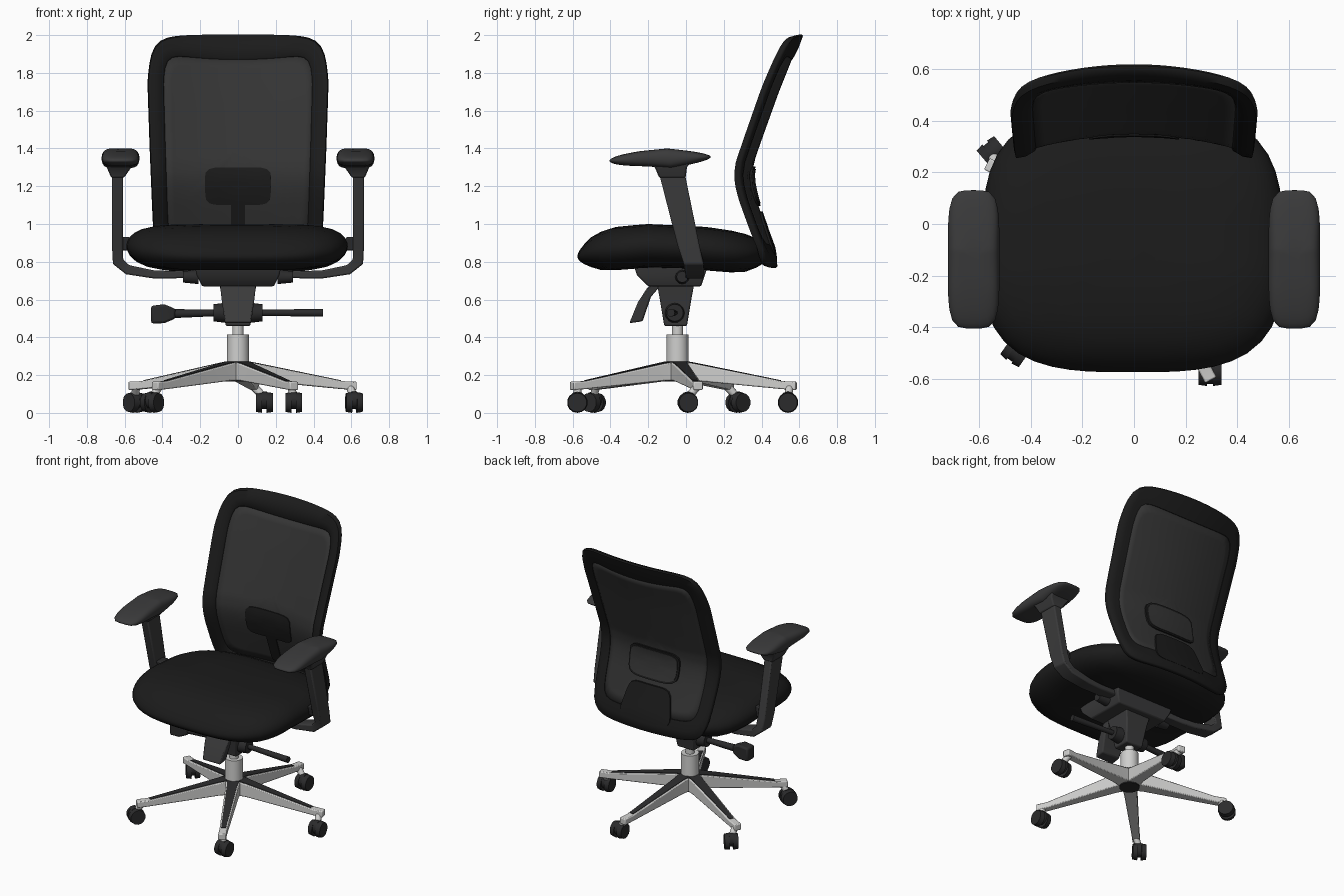
import bpy, bmesh, math
from mathutils import Vector, Matrix

if "Cube" in bpy.data.objects:
    bpy.data.objects.remove(bpy.data.objects["Cube"])


def material(name, r, g, b):
    m = bpy.data.materials.new(name)
    m.diffuse_color = (r, g, b, 1)
    m.use_nodes = True
    m.node_tree.nodes["Principled BSDF"].inputs["Base Color"].default_value = m.diffuse_color
    return m


BLACK = material("black fabric", 0.011, 0.011, 0.011)
MESH = material("grey mesh", 0.034, 0.034, 0.034)
GREY = material("charcoal plastic", 0.042, 0.042, 0.043)
DARK = material("dark plastic", 0.024, 0.024, 0.025)
SILVER = material("polished metal", 0.62, 0.62, 0.61)


def finish(name, bm, mats, bevel=0, angle=40):
    bmesh.ops.recalc_face_normals(bm, faces=bm.faces)
    me = bpy.data.meshes.new(name)
    bm.to_mesh(me)
    bm.free()
    for m in mats:
        me.materials.append(m)
    ob = bpy.data.objects.new(name, me)
    bpy.context.collection.objects.link(ob)
    if bevel:
        mod = ob.modifiers.new("bevel", 'BEVEL')
        mod.width, mod.segments = bevel, 2
    bpy.ops.object.select_all(action='DESELECT')
    ob.select_set(True)
    bpy.context.view_layer.objects.active = ob
    bpy.ops.object.shade_smooth_by_angle(angle=math.radians(angle))
    return ob


def bridge(bm, a, b):
    n = len(a)
    return [bm.faces.new((a[i], a[(i + 1) % n], b[(i + 1) % n], b[i])) for i in range(n)]


def loft(name, sections, mat, bevel=0.008, xf=None, top=None):
    """Rectangular sections (centre, half axis u, half axis v) joined in order."""
    bm = bmesh.new()
    rings = []
    for c, u, v in sections:
        c, u, v = Vector(c), Vector(u), Vector(v)
        rings.append([bm.verts.new(p) for p in (c - u - v, c + u - v, c + u + v, c - u + v)])
    for a, b in zip(rings, rings[1:]):
        bridge(bm, a, b)
    bm.faces.new(rings[0])
    bm.faces.new(rings[-1])
    if xf:
        bm.transform(xf)
    return finish(name, bm, [mat], bevel)


def tower(name, levels, mat, bevel=0.008):
    """Horizontal rectangles: (x, y, z, half x, half y)."""
    return loft(name, [((x, y, z), (hx, 0, 0), (0, hy, 0)) for x, y, z, hx, hy in levels], mat, bevel)


def rod(name, p, q, r1, r2, mat, sides=20):
    p, q = Vector(p), Vector(q)
    bm = bmesh.new()
    bmesh.ops.create_cone(bm, cap_ends=True, segments=sides, radius1=r1, radius2=r2, depth=(q - p).length)
    bm.transform(Matrix.Translation((p + q) / 2) @ (q - p).to_track_quat('Z', 'Y').to_matrix().to_4x4())
    return finish(name, bm, [mat])


def interp(table, t):
    if t <= table[0][0]:
        return table[0][1]
    for (a, va), (b, vb) in zip(table, table[1:]):
        if t <= b:
            return va + (vb - va) * (t - a) / (b - a)
    return table[-1][1]


def ray(theta, a, b, n):
    c, s = math.cos(theta), math.sin(theta)
    r = (abs(c / a) ** n + abs(s / b) ** n) ** (-1 / n)
    return r * c, r * s


def cushion(name, cx, cy, a, b, n, top, bottom, mat, taper=0.0):
    """Rounded pad: superellipse plan with upper and lower height profiles along y."""
    bm = bmesh.new()
    scales = [0.2, 0.4, 0.6, 0.75, 0.86, 0.93, 0.975, 0.995]
    path = [(s, 1) for s in scales] + [(1, 0)] + [(s, -1) for s in reversed(scales)]
    rings = []
    for s, side in path:
        ring = []
        for i in range(56):
            x, y = ray(2 * math.pi * i / 56, a, b, n)
            x, y = x * s * (1 - taper * y / b), y * s + cy
            hi, lo = interp(top, y), interp(bottom, y)
            w = side * math.sqrt(1 - s ** 6)
            ring.append(bm.verts.new((cx + x, y, (hi + lo) / 2 + w * (hi - lo) / 2)))
        rings.append(ring)
    for r, q in zip(rings, rings[1:]):
        bridge(bm, r, q)
    bm.faces.new(rings[0])
    bm.faces.new(rings[-1])
    return finish(name, bm, [mat], angle=60)


# Seat cushion
cushion("seat", -0.005, -0.065, 0.585, 0.51, 3.2,
        [(-0.58, 0.9), (-0.5, 0.955), (-0.4, 0.985), (-0.2, 1.0), (0.1, 0.985), (0.3, 0.96), (0.45, 0.93)],
        [(-0.58, 0.755), (-0.45, 0.745), (-0.2, 0.77), (0.0, 0.765), (0.3, 0.735), (0.45, 0.76)], BLACK, 0.02)

# Backrest surface
SPINE = [(0.77, 0.46), (0.86, 0.455), (1.0, 0.405), (1.13, 0.36), (1.2, 0.343), (1.26, 0.337),
         (1.33, 0.348), (1.45, 0.39), (1.7, 0.48), (1.9, 0.56), (2.0, 0.597)]
TAPER = [(0.77, 0.93), (1.0, 0.95), (1.4, 0.985), (1.75, 1.01), (2.0, 0.98)]


def back_point(x, z, off):
    x *= interp(TAPER, z)
    return Vector((x, interp(SPINE, z) - 0.075 * (x / 0.47) ** 2 + off, z))


N = 112
outer, inner = [], []
for i in range(N):
    t = 2 * math.pi * i / N
    x, z = ray(t, 0.475, 0.612, 9)
    crown = 0.012 * (1 - (x / 0.475) ** 2)
    outer.append((x, 1.38 + z + (crown if z > 0.5 else 0) - (0 if z > 0.5 else 0.0)))
    x, z = ray(t, 0.39, 0.505, 12)
    dip = 0.03 * (1 - (x / 0.39) ** 2) if z > 0.45 else 0
    inner.append((x, 1.395 + z - dip))

# Back frame: ring with a rounded rectangular cross-section
bm = bmesh.new()
rings = []
for k, off in [(0, 0.01), (0.06, -0.012), (0.5, -0.016), (0.94, -0.004), (1, 0.004),
               (1, 0.016), (0.5, 0.024), (0.06, 0.024), (0, 0.016)]:
    rings.append([bm.verts.new(back_point(o[0] + (q[0] - o[0]) * k, o[1] + (q[1] - o[1]) * k, off))
                  for o, q in zip(outer, inner)])
for i in range(len(rings)):
    bridge(bm, rings[i], rings[(i + 1) % len(rings)])
finish("back_frame", bm, [BLACK], angle=50)

# Back mesh panel
bm = bmesh.new()
rings = [[bm.verts.new(back_point(x * s, 1.395 + (z - 1.395) * s, 0.009)) for x, z in inner]
         for s in (1.01, 0.9, 0.78, 0.65, 0.5, 0.35, 0.2, 0.08)]
for a, b in zip(rings, rings[1:]):
    bridge(bm, a, b)
bm.faces.new(rings[-1])
mesh = finish("back_mesh", bm, [MESH], angle=60)
mod = mesh.modifiers.new("thickness", 'SOLIDIFY')
mod.thickness, mod.offset = 0.006, 0


def back_plate(name, cz, a, b, n, off, depth, mat, grow=0.0):
    """Rounded plate that follows the backrest; grow widens it towards the bottom."""
    bm = bmesh.new()
    loops = []
    for s, o in [(0.3, off), (0.65, off), (1, off), (1, off + depth), (0.65, off + depth), (0.3, off + depth)]:
        loop = []
        for i in range(48):
            x, z = ray(2 * math.pi * i / 48, a, b, n)
            loop.append(bm.verts.new(back_point(x * s * (1 - grow * z * s / b), cz + z * s, o)))
        loops.append(loop)
    for p, q in zip(loops, loops[1:]):
        bridge(bm, p, q)
    bm.faces.new(loops[0])
    bm.faces.new(loops[-1])
    finish(name, bm, [mat])


# Lumbar support, front and rear
back_plate("lumbar_pad_front", 1.2, 0.18, 0.1, 6, -0.001, 0.006, BLACK)
back_plate("lumbar_stem_front", 1.03, 0.04, 0.12, 8, -0.001, 0.006, BLACK)
back_plate("lumbar_rim_rear", 1.2, 0.2, 0.105, 5, 0.012, 0.012, BLACK)
back_plate("lumbar_pad_rear", 1.2, 0.187, 0.092, 5, 0.022, 0.006, MESH)
back_plate("lumbar_bracket_rear", 0.95, 0.19, 0.115, 6, 0.012, 0.012, BLACK, 0.15)

# Armrests
for side, label in ((-1, "left"), (1, "right")):
    cushion(label + "_arm_pad", side * 0.622, -0.137, 0.1, 0.268, 4.5,
            [(-0.4, 1.36), (-0.25, 1.385), (-0.1, 1.4), (0.13, 1.375)],
            [(-0.4, 1.31), (-0.2, 1.305), (-0.08, 1.295), (0.13, 1.335)], GREY)
    tower(label + "_arm_neck", [(side * 0.625, -0.09, 1.335, 0.08, 0.12),
                                (side * 0.63, -0.08, 1.3, 0.065, 0.085),
                                (side * 0.637, -0.072, 1.245, 0.034, 0.07)], GREY)
    loft(label + "_arm_post",
         [((side * x, y, z), (side * ux, 0, uz), (0, hy, 0)) for x, y, z, ux, uz, hy in (
             (0.637, -0.075, 1.27, 0.029, 0, 0.068), (0.638, 0.015, 0.88, 0.029, 0, 0.058),
             (0.635, 0.04, 0.8, 0.027, -0.012, 0.053), (0.585, 0.045, 0.758, 0.008, -0.024, 0.05),
             (0.44, 0.045, 0.732, 0.002, -0.021, 0.045), (0.34, 0.04, 0.732, 0, -0.02, 0.04),
             (0.2, 0.03, 0.74, 0, -0.02, 0.04))], GREY)
    tower(label + "_arm_bracket", [(side * 0.595, 0.01, 0.86, 0.025, 0.04),
                                   (side * 0.595, 0.0, 0.93, 0.025, 0.04)], DARK)
    rod(label + "_arm_clamp", (side * 0.21, -0.02, 0.72), (side * 0.29, -0.02, 0.72), 0.038, 0.03, DARK, 12)
    rod(label + "_tilt_knob", (side * 0.05, -0.06, 0.53), (side * 0.13, -0.06, 0.53), 0.055, 0.045, DARK)

# Tilt mechanism under the seat
tower("mechanism_plate", [(0, -0.08, 0.79, 0.23, 0.2), (0, -0.08, 0.73, 0.22, 0.18),
                          (0, -0.06, 0.67, 0.19, 0.14)], GREY)
tower("mechanism_housing", [(0, -0.055, 0.69, 0.1, 0.1), (0, -0.055, 0.61, 0.085, 0.085),
                            (0, -0.055, 0.46, 0.065, 0.06)], GREY)
loft("front_paddle", [((0, -0.16, 0.68), (0.095, 0, 0), (0, 0.04, 0.01)),
                      ((0, -0.22, 0.6), (0.085, 0, 0), (0, 0.035, 0.015)),
                      ((0, -0.265, 0.48), (0.07, 0, 0), (0, 0.035, 0.005))], GREY)
rod("right_lever", (0.12, -0.06, 0.53), (0.45, -0.08, 0.53), 0.016, 0.021, DARK, 12)
rod("left_lever", (-0.12, -0.06, 0.53), (-0.36, -0.07, 0.525), 0.018, 0.024, DARK, 12)
loft("left_lever_handle", [((-0.33, -0.07, 0.525), (0, 0, 0.025), (0, 0.025, 0)),
                           ((-0.39, -0.07, 0.525), (0, 0, 0.05), (0, 0.04, 0)),
                           ((-0.46, -0.07, 0.52), (0, 0, 0.047), (0, 0.04, 0))], DARK, 0.012)

# Gas lift and hub
CY = -0.045
rod("lift_piston", (0, CY, 0.4), (0, CY, 0.48), 0.03, 0.03, SILVER)
rod("lift_column", (0, CY, 0.2), (0, CY, 0.415), 0.06, 0.057, SILVER, 28)
rod("base_hub", (0, CY, 0.165), (0, CY, 0.265), 0.065, 0.08, DARK, 20)

# Five-armed base: metal spokes with a dark inlay along the top
for i in range(5):
    ang = math.radians(-62 + 72 * i)
    xf = Matrix.Translation((0, CY, 0)) @ Matrix.Rotation(ang, 4, 'Z')
    loft(f"base_arm_{i + 1}", [((r, 0, z), (0, w, 0), (0, 0, h)) for r, z, w, h in (
        (0.03, 0.222, 0.05, 0.05), (0.1, 0.215, 0.042, 0.045), (0.56, 0.147, 0.025, 0.021),
        (0.635, 0.143, 0.025, 0.022))], SILVER, 0.006, xf)
    loft(f"base_inlay_{i + 1}", [((r, 0, z), (0, w, 0), (0, 0, 0.003)) for r, z, w in (
        (0.05, 0.27, 0.04), (0.1, 0.261, 0.033), (0.55, 0.17, 0.015))], DARK, 0, xf)

# Twin-wheel casters
CASTERS = [(0.295, -0.575, 0), (0.615, 0.01, 5), (0.14, 0.54, 0), (-0.545, 0.275, 40), (-0.455, -0.49, -35)]
for i, (x, y, turn) in enumerate(CASTERS):
    axis = Vector((math.cos(math.radians(turn)), math.sin(math.radians(turn)), 0))
    c = Vector((x, y, 0.055))
    for s, label in ((-1, "a"), (1, "b")):
        rod(f"caster_wheel_{i + 1}{label}", c + axis * s * 0.012, c + axis * s * 0.044, 0.055, 0.05, DARK, 14)
    rod(f"caster_hood_{i + 1}", c - axis * 0.014 + Vector((0, 0, 0.012)),
        c + axis * 0.014 + Vector((0, 0, 0.012)), 0.046, 0.046, DARK, 12)
    a = math.radians(-62 + 72 * i)
    rod(f"caster_stem_{i + 1}", (0.6 * math.cos(a), CY + 0.6 * math.sin(a), 0.14),
        (x, y, 0.08), 0.022, 0.02, SILVER, 12)
